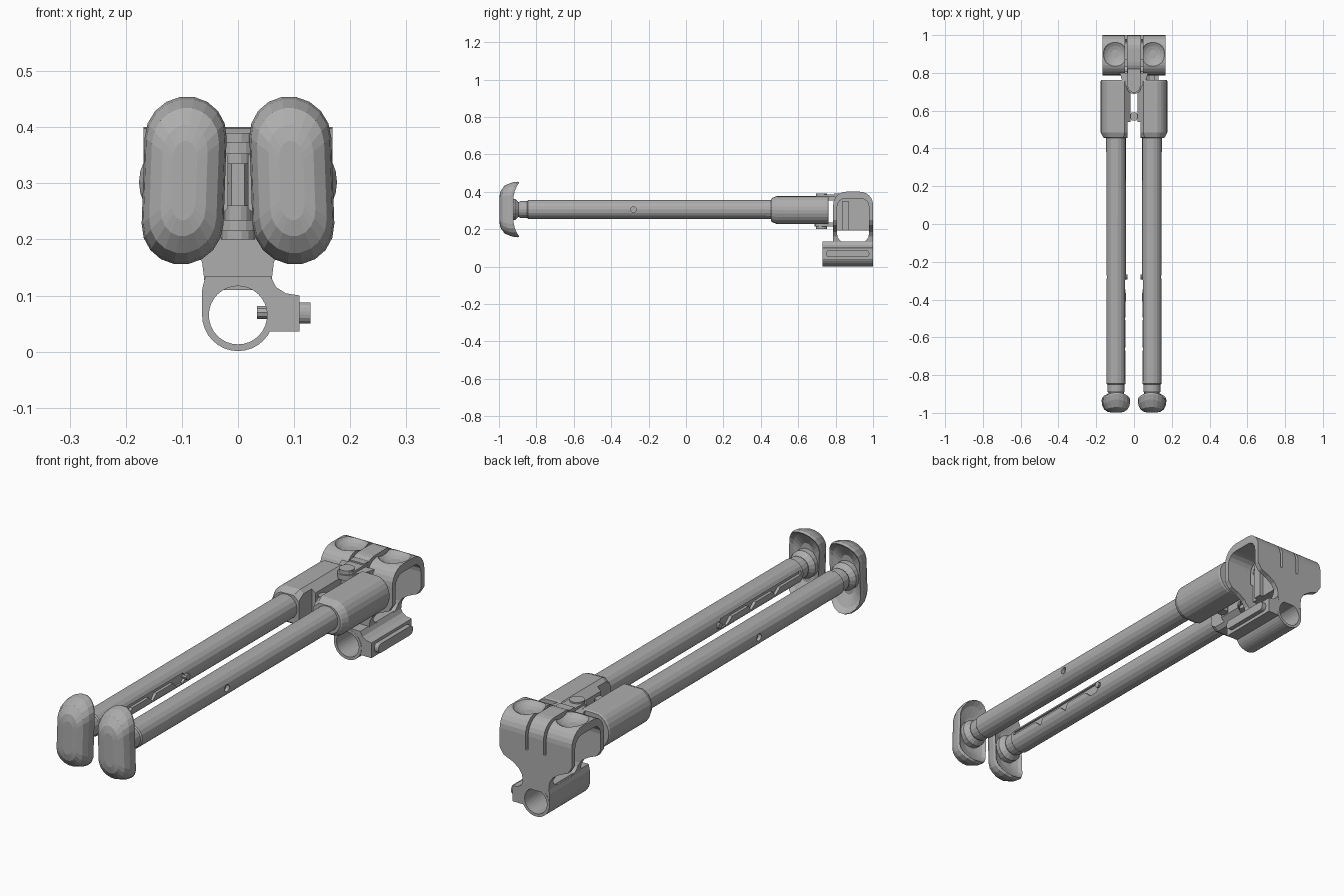
import bpy, bmesh, math
from mathutils import Vector

if "Cube" in bpy.data.objects:
    bpy.data.objects.remove(bpy.data.objects["Cube"], do_unlink=True)

grey = bpy.data.materials.new("plain grey metal")
grey.use_nodes = True
COLOUR = (0.42, 0.42, 0.42, 1)
grey.diffuse_color = COLOUR
grey.node_tree.nodes["Principled BSDF"].inputs["Base Color"].default_value = COLOUR


def loft(name, rings):
    """Skin closed rings of points and cap both ends."""
    bm = bmesh.new()
    loops = [[bm.verts.new(p) for p in ring] for ring in rings]
    n = len(loops[0])
    for a, b in zip(loops, loops[1:]):
        for i in range(n):
            bm.faces.new((a[i], a[(i + 1) % n], b[(i + 1) % n], b[i]))
    bm.faces.new(loops[0][::-1])
    bm.faces.new(loops[-1])
    bmesh.ops.recalc_face_normals(bm, faces=bm.faces)
    mesh = bpy.data.meshes.new(name)
    bm.to_mesh(mesh)
    bm.free()
    mesh.materials.append(grey)
    ob = bpy.data.objects.new(name, mesh)
    bpy.context.collection.objects.link(ob)
    return ob


def place(axis, u, v, t):
    return {"x": (t, u, v), "y": (u, t, v), "z": (u, v, t)}[axis]


def prism(name, axis, pts, a, b):
    return loft(name, [[place(axis, u, v, t) for u, v in pts] for t in (a, b)])


def circle(u, v, r, n=24, a0=0, a1=360):
    full = abs(a1 - a0) == 360
    steps = n if full else n + 1
    angles = [math.radians(a0 + (a1 - a0) * i / n) for i in range(steps)]
    return [(u + r * math.cos(a), v + r * math.sin(a)) for a in angles]


def rounded(u0, u1, v0, v1, r, n=4):
    corners = ((u1 - r, v1 - r, 0), (u0 + r, v1 - r, 90),
               (u0 + r, v0 + r, 180), (u1 - r, v0 + r, 270))
    return [p for u, v, a in corners for p in circle(u, v, r, n, a, a + 90)]


def box(name, x, y, z):
    return prism(name, "z", [(x[0], y[0]), (x[1], y[0]), (x[1], y[1]), (x[0], y[1])], *z)


def combine(ob, other, how):
    mod = ob.modifiers.new("cut", "BOOLEAN")
    mod.object, mod.operation, mod.solver = other, how, "EXACT"
    bpy.context.view_layer.objects.active = ob
    bpy.ops.object.modifier_apply(modifier=mod.name)
    bpy.data.objects.remove(other, do_unlink=True)


def ellipsoid(name, centre, radii):
    rings = []
    for i in range(1, 10):
        a = math.pi * i / 10
        rings.append([Vector(centre) + Vector((radii[0] * math.sin(a) * c, radii[1] * math.sin(a) * s,
                                               -radii[2] * math.cos(a)))
                      for c, s in circle(0, 0, 1, 20)])
    return loft(name, rings)


LEG_X, LEG_Z = 0.095, 0.305

for side, label in ((1, "left"), (-1, "right")):
    cx = side * LEG_X

    # tubular leg with a plain collar near the foot
    profile = [(-0.94, 0.058), (-0.915, 0.058), (-0.895, 0.04), (-0.885, 0.046),
               (-0.85, 0.046), (-0.845, 0.051), (0.5, 0.052)]
    leg = loft(label + "_leg", [[(x, y, z) for x, z in circle(cx, LEG_Z, r, 18)] for y, r in profile])

    # ratchet slot on the inner side of the leg
    teeth = [(-0.83, 0.02), (-0.3, 0.02), (-0.28, 0.0), (-0.3, -0.022)]
    for k in range(3):
        y = -0.34 - 0.16 * k
        teeth += [(y, -0.022), (y - 0.03, 0.004), (y - 0.14, 0.004)]
    teeth += [(-0.83, 0.004)]
    slot = prism("slot_cutter", "x", [(y, LEG_Z + z) for y, z in teeth],
                 side * 0.03, side * 0.057)
    combine(leg, slot, "DIFFERENCE")

    # drilled hole on the outer side
    hole = prism("hole_cutter", "x", circle(-0.28, LEG_Z, 0.015, 12), side * 0.13, side * 0.17)
    combine(leg, hole, "DIFFERENCE")

    # stop pin and its tip
    prism(label + "_stop_pin", "x", circle(-0.28, LEG_Z, 0.013, 10), side * 0.035, side * 0.07)

    # dished foot, flat in the middle with ends curling back
    rings = []
    for s, y in ((0.3, -0.998), (0.55, -0.995), (0.82, -0.982), (0.96, -0.96), (1, -0.935),
                 (0.96, -0.922), (0.8, -0.932), (0.4, -0.94)):
        ring = []
        for i in range(20):
            a = math.pi * (2 * (i % 10) / 9 - 1) / 2 + (math.pi if i >= 10 else 0)
            u = 0.073 * math.sin(a)
            v = 0.073 * math.cos(a)
            if i >= 10:
                u, v = 0.073 * math.sin(a), 0.073 * math.cos(a)
            v += 0.077 if i < 10 else -0.077
            u, v = u * s, v * (0.25 + 0.75 * s)
            curl = 0.035 * max(0, (abs(v) - 0.06) / 0.09) ** 2 * (1 if y > -0.97 else 0.6)
            ring.append((cx + side * (0.001 - 0.035 * v) + u, y + curl, LEG_Z + v))
        rings.append(ring)
    loft(label + "_foot", rings)

    # sleeve: round outside, flatter inside, chamfered mouth
    section = circle(0.018, 0, 0.073, 10, -75, 75)
    section = [(max(u, -0.02), v) for u, v in section] + [(-0.04, 0.072), (-0.072, 0.045),
                                                          (-0.072, -0.045), (-0.04, -0.072)]
    section = [(u * 0.95 if u > 0 else u, v * 1.04) for u, v in section]
    rings = [[(side * (0.09 + u * s), y, 0.302 + v * s) for u, v in section]
             for y, s in ((0.455, 0.78), (0.46, 0.86), (0.485, 1), (0.755, 1), (0.762, 0.96))]
    sleeve = loft(label + "_sleeve", rings)
    notch = box("notch_cutter", sorted((side * 0.01, side * 0.034)), (0.44, 0.54), (0.2, 0.4))
    combine(sleeve, notch, "DIFFERENCE")

# detent between the sleeves
prism("detent_pin", "z", circle(0, 0.57, 0.024, 6), 0.26, 0.335)
prism("detent_axle", "x", circle(0.57, 0.3, 0.012, 8), -0.04, 0.04)

# pivot bolt, block and yoke plates
prism("pivot_bolt", "z", circle(0, 0.725, 0.024, 14), 0.205, 0.365)
for name, r, z0, z1 in (("bolt_head", 0.03, 0.365, 0.39), ("bolt_nut", 0.03, 0.2, 0.222)):
    prism(name, "z", circle(0, 0.725, r, 14), z0, z1)
plate = [(0.075, 0.8), (0.065, 0.765)] + circle(0, 0.725, 0.037, 8, 0, -180) + [(-0.065, 0.765), (-0.075, 0.8)]
for name, z0, z1 in (("upper_yoke_plate", 0.352, 0.374), ("lower_yoke_plate", 0.215, 0.235)):
    prism(name, "z", plate, z0, z1)
box("pivot_block", (-0.02, 0.02), (0.7, 0.76), (0.265, 0.325))

# head: wide wings narrowing to a neck
half = [(0.168, 0.42), (0.168, 0.25), (0.15, 0.222), (0.11, 0.205), (0.08, 0.185), (0.064, 0.16), (0.058, 0.11)]
head = prism("head", "y", half + [(-x, z) for x, z in reversed(half)], 0.78, 1.01)
arch = [(0.787, 0.1), (1.0, 0.1)] + circle(0.93, 0.33, 0.07, 6, 0, 90) + circle(0.857, 0.33, 0.07, 6, 90, 180)
combine(head, prism("arch_cutter", "x", arch, -0.3, 0.3), "INTERSECT")
combine(head, prism("tunnel_cutter", "x", rounded(0.808, 0.978, 0.128, 0.365, 0.045), -0.3, 0.3), "DIFFERENCE")
for side in (1, -1):
    # wing scoops and the grooves beside the central band
    combine(head, ellipsoid("scoop_cutter", (side * 0.1, 0.9, 0.415), (0.068, 0.075, 0.04)), "DIFFERENCE")
    combine(head, box("groove_cutter", sorted((side * 0.036, side * 0.048)), (0.7, 1.1), (0.27, 0.5)), "DIFFERENCE")

# central band, rounded like the arch, with a long tongue over the pivot
band = [(0.79, 0.192), (0.99, 0.192)] + circle(0.925, 0.322, 0.068, 6, 0, 90) + [(0.79, 0.39)]
prism("central_band", "x", band, -0.034, 0.034)
for side in (1, -1):
    box("band_rib", sorted((side * 0.03, side * 0.05)), (0.835, 0.87), (0.192, 0.35))
prism("tongue", "z", [(0.034, 0.85), (-0.034, 0.85)] + circle(0, 0.73, 0.034, 8, 180, 360), 0.366, 0.384)

# clamp ring with neck and side lug
clamp = prism("clamp", "y", circle(0, 0.065, 0.064, 32), 0.73, 1.0)
neck = [(-0.064, 0.065), (0.04, 0.065), (0.045, 0.036), (0.11, 0.036), (0.11, 0.1),
        (0.085, 0.104), (0.068, 0.115), (0.058, 0.135), (-0.058, 0.135), (-0.064, 0.11)]
combine(clamp, prism("neck_part", "y", neck, 0.731, 0.999), "UNION")
combine(clamp, prism("bore_cutter", "y", circle(0, 0.065, 0.052, 32), 0.7, 1.1), "DIFFERENCE")

# clamp bar and cross pin
prism("clamp_bar", "x", rounded(0.75, 0.98, 0.05, 0.088, 0.016), 0.105, 0.129)
prism("cross_pin", "x", circle(0.84, 0.07, 0.012, 10), 0.034, 0.06)
